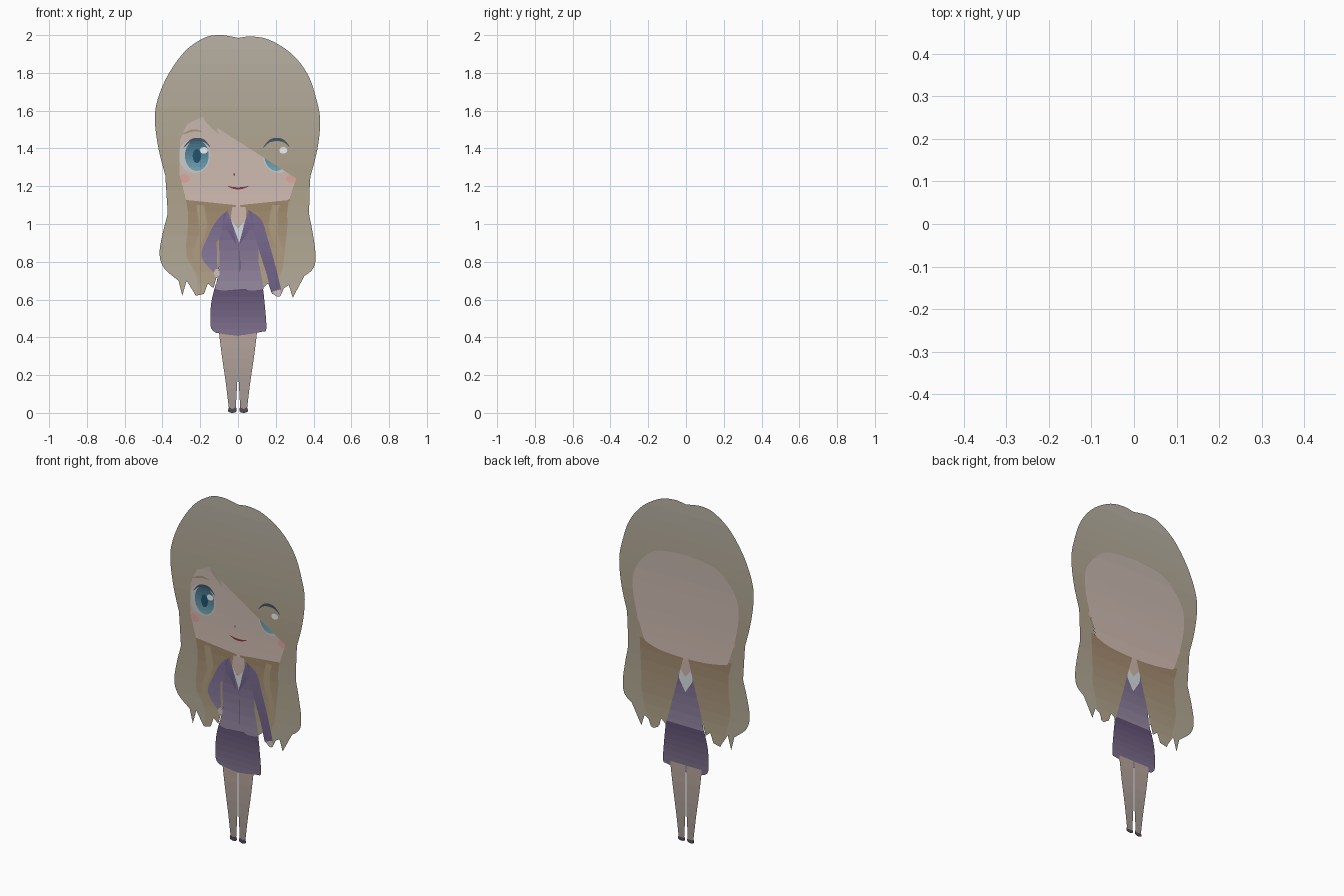
import bpy, bmesh, math
from mathutils import Vector

STEP = 0.0008          # depth between paper-thin layers
mats = {}


def material(rgb):
    key = tuple(round(c) for c in rgb)
    if key not in mats:
        m = bpy.data.materials.new("tone_%d_%d_%d" % key)
        m.diffuse_color = tuple((c / 255) ** 2.2 for c in key) + (1,)
        mats[key] = m
    return mats[key]


def curve(pts, n=6):
    """Smooth open curve through the points."""
    v = [Vector(p) for p in pts]
    v = [v[0]] + v + [v[-1]]
    out = []
    for a, b, c, d in zip(v, v[1:], v[2:], v[3:]):
        for i in range(n):
            t = i / n
            out.append(0.5 * (2 * b + (c - a) * t + (2 * a - 5 * b + 4 * c - d) * t ** 2
                              + (3 * b - a - 3 * c + d) * t ** 3))
    return out + [v[-1]]


def sheet(name, segs, layer, top, bottom=None, bands=8, flip=False):
    """Flat cut-out in the xz plane. Lists are curves, tuples are straight runs."""
    pts = []
    for s in segs:
        for p in (curve(s) if isinstance(s, list) else s):
            p = Vector((-p[0] if flip else p[0], p[1]))
            if not pts or (p - pts[-1]).length > 1e-4:
                pts.append(p)
    if (pts[0] - pts[-1]).length < 1e-4:
        pts.pop()
    area = sum(a.x * b.y - b.x * a.y for a, b in zip(pts, pts[1:] + pts[:1]))
    if area < 0:
        pts.reverse()
    bm = bmesh.new()
    bm.faces.new([bm.verts.new((p.x, layer * STEP, p.y)) for p in pts])
    bmesh.ops.triangulate(bm, faces=bm.faces[:])
    lo, hi = min(p.y for p in pts), max(p.y for p in pts)
    me = bpy.data.meshes.new(name)
    if bottom is None:
        me.materials.append(material(top))
    else:
        # cut into bands and shade from top to bottom
        for i in range(1, bands):
            bmesh.ops.bisect_plane(bm, geom=bm.verts[:] + bm.edges[:] + bm.faces[:],
                                   plane_co=(0, 0, lo + (hi - lo) * i / bands), plane_no=(0, 0, 1))
        for i in range(bands):
            t = i / (bands - 1)
            me.materials.append(material([b + (a - b) * t for a, b in zip(top, bottom)]))
        for f in bm.faces:
            t = (f.calc_center_median().z - lo) / (hi - lo)
            f.material_index = min(bands - 1, max(0, int(t * bands)))
    bm.to_mesh(me)
    bm.free()
    ob = bpy.data.objects.new(name, me)
    bpy.context.collection.objects.link(ob)
    return ob


def oval(name, x, z, rx, rz, layer, top, bottom=None):
    ring = tuple((x + rx * math.cos(a), z + rz * math.sin(a))
                 for a in [i * math.tau / 28 for i in range(28)])
    sheet(name, [ring], layer, top, bottom)


def stroke(name, pts, w, layer, col):
    """Thin tapered line."""
    c = curve(pts)
    n = len(c) - 1
    h = [w * (0.25 + math.sin(math.pi * i / n)) / 2 for i in range(n + 1)]
    up = tuple((p.x, p.y + k) for p, k in zip(c, h))
    down = tuple((p.x, p.y - k) for p, k in zip(c, h))[::-1]
    sheet(name, [up, down], layer, col)


HAIR, HAIR_MID, HAIR_DARK = (184, 177, 164), (172, 160, 138), (160, 136, 108)
SKIN, JACKET, SKIRT = (204, 192, 188), (112, 96, 134), (98, 82, 116)

# face, lying behind the hair
sheet("face", [[(0, 1.69), (-.2, 1.66), (-.32, 1.54), (-.345, 1.42), (-.32, 1.26), (-.275, 1.12)],
               [(-.265, 1.112), (-.15, 1.09), (0, 1.08), (.17, 1.088), (.26, 1.115)],
               [(.27, 1.125), (.315, 1.26), (.345, 1.42), (.32, 1.54), (.2, 1.66), (0, 1.69)]],
      5, (196, 181, 172), (210, 188, 178))

# inner back hair, open in a wedge behind the body
for side, flip in (("left", False), ("right", True)):
    sheet("back_hair_" + side,
          [((-.01, 1.1), (-.3, 1.13)), [(-.3, 1.13), (-.27, 1.0), (-.29, .85), (-.26, .7)],
           ((-.225, .62), (-.205, .69), (-.18, .63), (-.165, .69), (-.13, .66))],
          3, HAIR_DARK, (180, 166, 142), flip=flip)
    # darker wavy strand
    sheet("hair_strand_" + side,
          [[(-.22, 1.1), (-.2, .98), (-.235, .86), (-.22, .74)],
           [(-.205, .72), (-.205, .86), (-.165, .98), (-.18, 1.1)]], 2, (176, 156, 126), flip=flip)

# outer locks
sheet("side_lock_left",
      [[(-.385, 1.26), (-.367, 1.18), (-.365, 1.09), (-.4, .945), (-.415, .84), (-.39, .765), (-.315, .7)],
       ((-.295, .62), (-.272, .70), (-.222, .62), (-.215, .7)),
       [(-.235, .76), (-.285, .86), (-.265, .98), (-.27, 1.1), (-.31, 1.26)]],
      1, HAIR_MID, (180, 172, 154))
sheet("side_lock_right",
      [[(.385, 1.26), (.37, 1.18), (.37, 1.09), (.395, .955), (.41, .84), (.395, .76), (.31, .7)],
       ((.29, .61), (.265, .69), (.225, .65), (.215, .7)),
       [(.235, .76), (.285, .86), (.265, .98), (.265, 1.1), (.315, 1.26)]],
      1, HAIR_MID, (180, 172, 154))

# hair cap with fringe
sheet("hair_cap",
      [[(0, 1.978), (-.05, 1.995), (-.11, 2.0), (-.18, 1.985), (-.28, 1.915), (-.37, 1.79),
        (-.425, 1.66), (-.44, 1.55), (-.42, 1.395), (-.38, 1.24)],
       [(-.31, 1.24), (-.325, 1.34), (-.3, 1.46), (-.25, 1.56), (-.21, 1.62)],
       [(-.21, 1.62), (-.17, 1.54), (-.1, 1.475)], [(-.1, 1.475), (-.125, 1.53), (-.13, 1.58)],
       [(-.13, 1.58), (-.06, 1.5), (.04, 1.445)], [(.04, 1.445), (.01, 1.5), (0, 1.56)],
       ((.08, 1.43), (.05, 1.56)), [(.05, 1.56), (.12, 1.47), (.225, 1.42)],
       [(.225, 1.42), (.17, 1.49), (.15, 1.56)], [(.15, 1.56), (.22, 1.49), (.315, 1.45)],
       [(.315, 1.45), (.325, 1.36), (.31, 1.24)],
       [(.38, 1.24), (.42, 1.395), (.435, 1.545), (.415, 1.66), (.37, 1.79), (.285, 1.9),
        (.165, 1.975), (.06, 1.993), (0, 1.978)]],
      -1, HAIR, HAIR_MID, bands=10)

# eyes, brows and blush
for side, x, s in (("left", -.218, -1), ("right", .203, 1)):
    oval("eye_white_" + side, x + s * .012, 1.36, .084, .09, 2, (222, 224, 226))
    oval("iris_" + side, x, 1.363, .063, .082, 1, (62, 106, 128), (116, 166, 184))
    oval("pupil_" + side, x, 1.36, .022, .037, 0, (38, 84, 108))
    oval("eye_shine_" + side, x + .037, 1.39, .021, .017, -2, (236, 240, 242))
    stroke("lash_" + side, [(x - .07, 1.405), (x - .03, 1.442), (x + .03, 1.444), (x + .07, 1.41)],
           .014, -2, (70, 84, 96))
    oval("blush_" + side, s * .287, 1.24, .033, .022, 3, (222, 166, 158))
stroke("brow_left", [(-.295, 1.475), (-.24, 1.495), (-.19, 1.49)], .01, 2, (168, 148, 120))
stroke("brow_right", [(.19, 1.485), (.24, 1.49), (.285, 1.47)], .01, 2, (168, 148, 120))

# mouth and nose
stroke("mouth", [(-.052, 1.2), (-.02, 1.19), (.02, 1.19), (.055, 1.2)], .009, 2, (130, 60, 70))
oval("nose", -.02, 1.262, .004, .007, 2, (120, 80, 80))

# neck and blouse
sheet("neck", [((-.03, 1.09), (.04, 1.09), (.045, 1.02), (.005, .97), (-.04, 1.02))], 0, (206, 182, 170))
sheet("blouse", [((-.045, 1.03), (.0, .975), (.05, 1.03), (.045, .95), (.005, .88), (-.04, .95))],
      -1, (214, 222, 226))

# jacket
sheet("jacket", [[(-.06, 1.07), (-.1, 1.01), (-.1, .92), (-.09, .82), (-.12, .66)],
                 [(-.12, .655), (-.06, .648), (.01, .68)], [(.01, .68), (.06, .648), (.135, .655)],
                 [(.135, .66), (.115, .77), (.095, .86), (.105, .94), (.105, 1.03), (.055, 1.075)],
                 ((.045, 1.03), (.006, .9), (-.04, 1.03))], -2, JACKET, (150, 138, 162))
stroke("jacket_seam", [(.006, .9), (.012, .8), (.01, .68)], .006, -4, (92, 78, 112))
for side, flip in (("left", True), ("right", False)):
    sheet("lapel_" + side, [((.055, 1.075), (.078, 1.01), (.055, .985), (.058, .965), (.008, .89),
                             (.03, .99))], -4, (126, 110, 148), (104, 90, 126), flip=flip)

# arms and hands
sheet("bent_arm", [[(-.075, 1.06), (-.125, 1.0), (-.17, .91), (-.193, .85), (-.18, .8), (-.13, .745)],
                   [(-.105, .76), (-.14, .82), (-.14, .855), (-.09, .94)]], -3, (122, 106, 144), (140, 126, 156))
sheet("straight_arm", [[(.07, 1.065), (.125, 1.02), (.155, .93), (.195, .79), (.228, .655)],
                       [(.175, .64), (.15, .74), (.115, .85), (.09, .94)]],
      -3, (122, 106, 144), (112, 98, 132))
oval("hand_on_hip", -.112, .74, .015, .022, -4, SKIN)
sheet("hand_down", [[(.185, .655), (.19, .63), (.21, .615), (.228, .625), (.222, .655)]], -2, SKIN)

# skirt
sheet("skirt", [[(-.118, .68), (-.142, .58), (-.145, .46), (-.12, .425)],
                [(-.12, .425), (0, .41), (.13, .43)],
                [(.13, .43), (.15, .445), (.142, .57), (.13, .68)]], -1, SKIRT, (128, 114, 142))

# legs and shoes
for side, s in (("left", True), ("right", False)):
    sheet("leg_" + side, [((.002, .45), (.1, .45)), [(.1, .42), (.085, .3), (.062, .14), (.048, .02)],
                          ((.012, .02), (.002, .2))], 0, (184, 164, 156), (160, 150, 144), flip=s)
    sheet("shoe_" + side, [[(.01, .03), (.008, .008), (.03, 0), (.052, .008), (.048, .03)],
                           ((.03, .02),)], -1, (84, 74, 88), flip=s)
